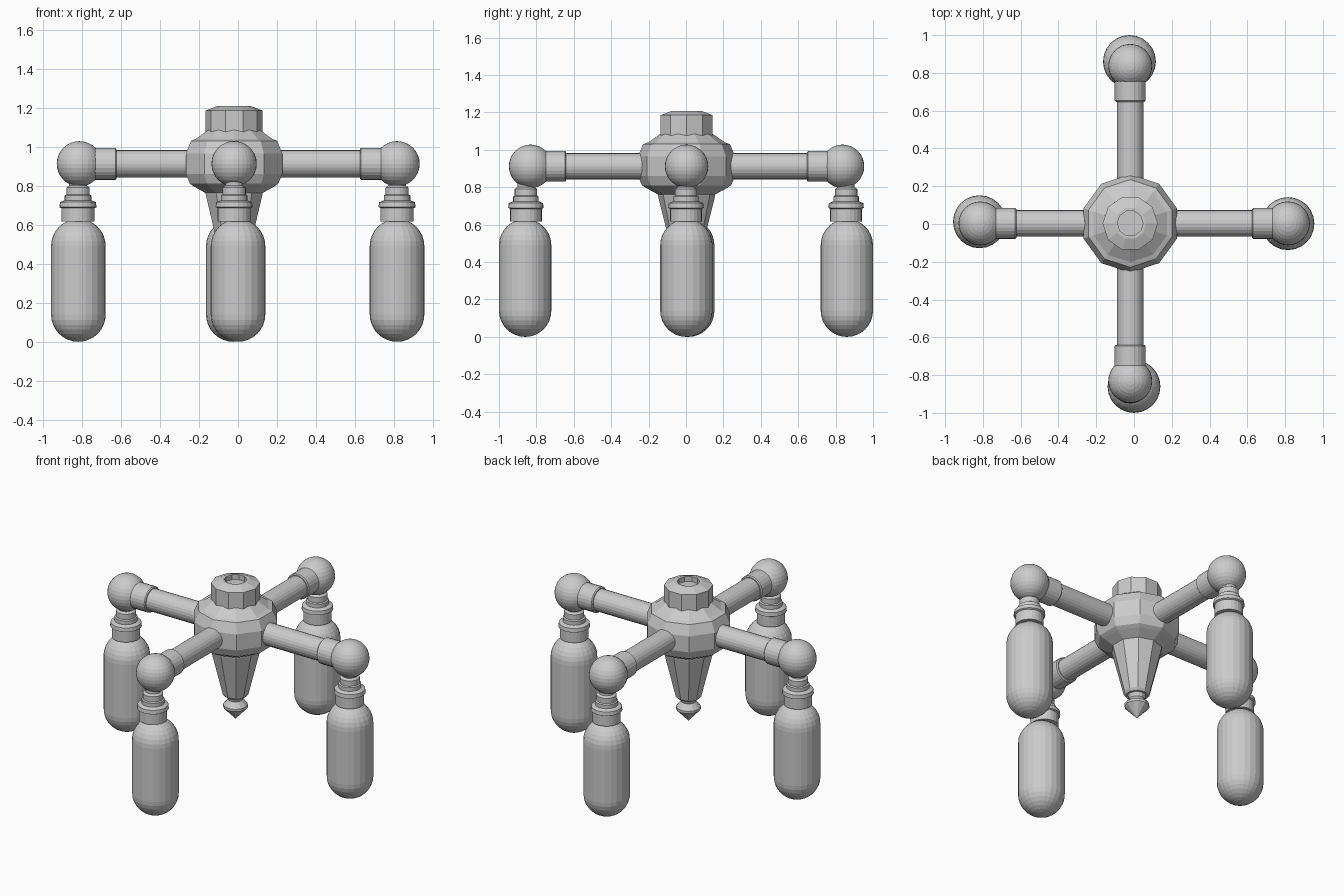
import bpy, bmesh, math
from mathutils import Vector, Matrix

if "Cube" in bpy.data.objects:
    bpy.data.objects.remove(bpy.data.objects["Cube"])


def lathe(name, profile, loc=(0, 0, 0), axis=(0, 0, 1), sides=24, phase=0.0):
    """Revolve (radius, height) points around an axis; radius 0 makes a pole."""
    bm = bmesh.new()
    rings = []
    for r, h in profile:
        if r == 0:
            rings.append([bm.verts.new((0, 0, h))])
        else:
            rings.append([bm.verts.new((r * math.cos(phase + math.tau * i / sides),
                                        r * math.sin(phase + math.tau * i / sides), h))
                          for i in range(sides)])
    for a, b in zip(rings, rings[1:]):
        for i in range(sides):
            j = (i + 1) % sides
            quad = [a[i % len(a)], a[j % len(a)], b[j % len(b)], b[i % len(b)]]
            bm.faces.new(list(dict.fromkeys(quad)))
    bmesh.ops.recalc_face_normals(bm, faces=bm.faces)
    rot = Vector((0, 0, 1)).rotation_difference(Vector(axis)).to_matrix().to_4x4()
    bm.transform(Matrix.Translation(loc) @ rot)
    mesh = bpy.data.meshes.new(name)
    bm.to_mesh(mesh)
    bm.free()
    obj = bpy.data.objects.new(name, mesh)
    bpy.context.collection.objects.link(obj)
    return obj


def arc(r, cz, a0, a1, n):
    """Points of a circular arc, angles in degrees above the horizontal."""
    pts = []
    for i in range(n + 1):
        a = math.radians(a0 + (a1 - a0) * i / n)
        pts.append((0 if abs(math.cos(a)) < 1e-6 else r * math.cos(a), cz + r * math.sin(a)))
    return pts


CX, CY, ARM_Z = -0.02, 0.003, 0.912

# Faceted central hub
lathe("hub_body", [(0, 1.085), (0.14, 1.085), (0.205, 1.04), (0.232, 1.03), (0.26, 0.965),
                   (0.26, 0.86), (0.238, 0.81), (0.215, 0.795), (0.15, 0.76), (0, 0.76)],
      (CX, CY, 0), sides=10, phase=math.pi / 2)

# Ten-sided cap with a shallow round recess
lathe("hub_cap", [(0, 1.06), (0.146, 1.06), (0.146, 1.185), (0.085, 1.208),
                  (0.068, 1.208), (0.068, 1.175), (0, 1.175)], (CX, CY, 0), sides=10)

# Tapered drop under the hub, with a pointed finial
lathe("hub_drop", [(0, 0.78), (0.153, 0.78), (0.153, 0.755), (0.08, 0.46), (0.068, 0.445),
                   (0, 0.445)], (CX, CY, 0), sides=10, phase=math.pi / 2)
lathe("finial", [(0, 0.46), (0.06, 0.46), (0.045, 0.42), (0.075, 0.385), (0.075, 0.37),
                 (0, 0.29)], (CX, CY, 0), sides=12)

# Lamp parts: socket steps and pill-shaped bulb
SOCKET = [(0, 0.83), (0.045, 0.83), (0.045, 0.80), (0.06, 0.79), (0.06, 0.755), (0.068, 0.75),
          (0.068, 0.725), (0.092, 0.715), (0.095, 0.69), (0.085, 0.685), (0.085, 0.617), (0, 0.617)]
BULB = arc(0.14, 0.14, -90, 0, 8) + arc(0.14, 0.49, 0, 90, 8)

# name, direction, ball distance from hub, socket centre, bulb centre
ARMS = [
    ("right", (1, 0, 0), 0.835, (0.815, 0.0), (0.815, 0.002)),
    ("left", (-1, 0, 0), 0.793, (-0.82, 0.005), (-0.818, 0.012)),
    ("back", (0, 1, 0), 0.834, (-0.02, 0.856), (-0.024, 0.86)),
    ("front", (0, -1, 0), 0.834, (-0.02, -0.856), (0.0, -0.86)),
]
for name, d, dist, socket, bulb in ARMS:
    base = (CX, CY, ARM_Z)
    # Tube, end collar and ball joint
    lathe(name + "_arm", [(0, 0.1), (0.07, 0.1), (0.07, dist - 0.08), (0, dist - 0.08)],
          base, d)
    c = dist - 0.19
    lathe(name + "_collar", [(0, c), (0.076, c), (0.082, c + 0.006), (0.082, c + 0.13), (0, c + 0.13)],
          base, d)
    ball = Vector(base) + Vector(d) * dist
    lathe(name + "_ball", arc(0.116, 0, -90, 90, 16), ball, sides=32)
    # Hanging lamp
    lathe(name + "_socket", SOCKET, (*socket, 0))
    lathe(name + "_bulb", BULB, (*bulb, 0))
